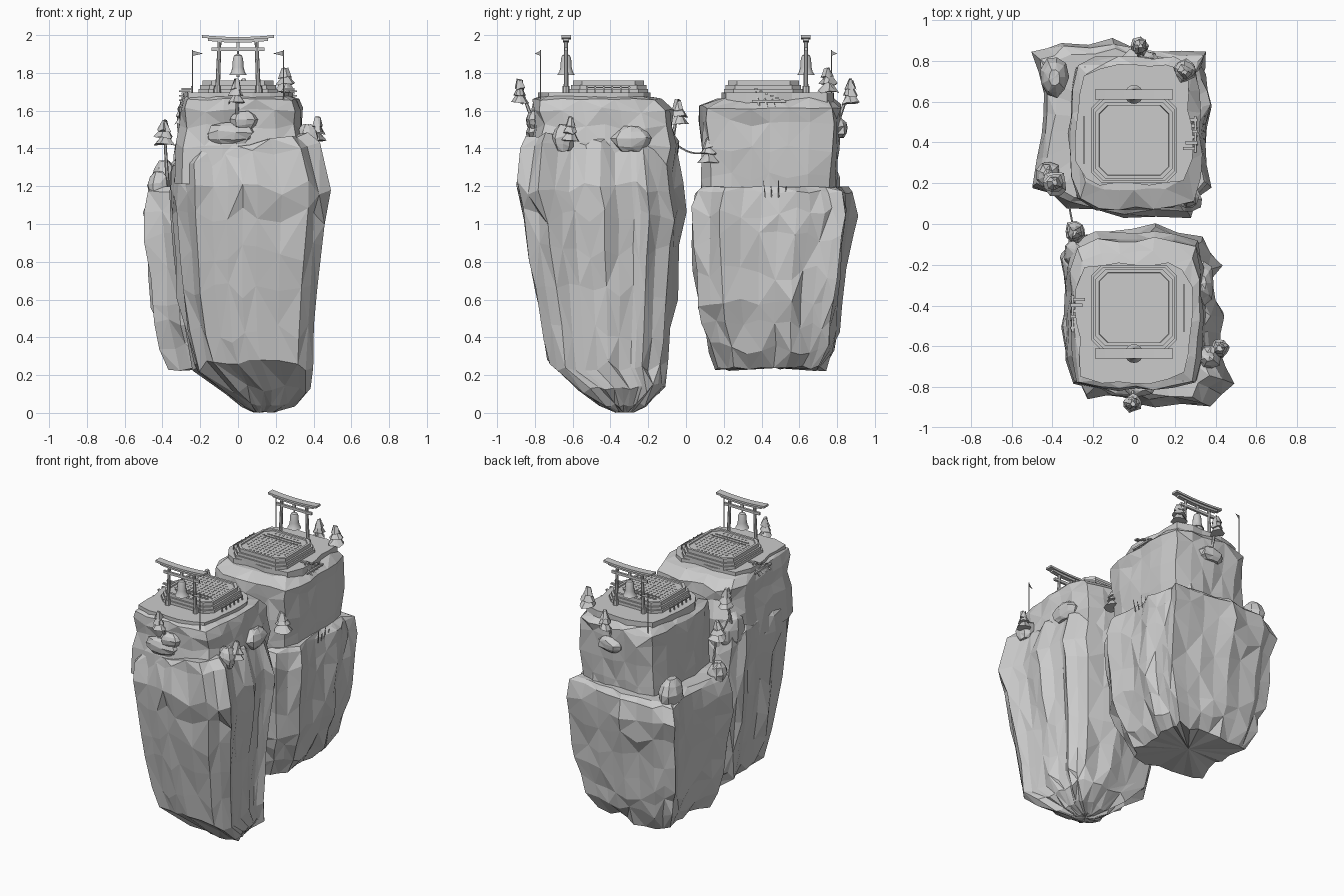
import bpy, bmesh, math, random
from mathutils import Matrix, Vector

cube = bpy.data.objects.get("Cube")
if cube:
    bpy.data.objects.remove(cube, do_unlink=True)

STONE = bpy.data.materials.new("stone grey")
STONE.use_nodes = True
STONE.diffuse_color = (0.6, 0.6, 0.6, 1)
STONE.node_tree.nodes["Principled BSDF"].inputs["Base Color"].default_value = (0.6, 0.6, 0.6, 1)
HALF_TURN = Matrix.Rotation(math.pi, 4, 'Z')
NONE = Matrix.Identity(4)


def finish(name, bm, matrix=NONE):
    bmesh.ops.recalc_face_normals(bm, faces=bm.faces)
    bm.transform(matrix)
    mesh = bpy.data.meshes.new(name)
    bm.to_mesh(mesh)
    bm.free()
    mesh.materials.append(STONE)
    obj = bpy.data.objects.new(name, mesh)
    bpy.context.collection.objects.link(obj)
    return obj


def add_box(bm, center, size):
    bmesh.ops.create_cube(bm, size=1, matrix=Matrix.Translation(center) @ Matrix.Diagonal((*size, 1)))


def add_rod(bm, a, b, r1, r2, sides=6):
    a, b = Vector(a), Vector(b)
    d = b - a
    m = Matrix.Translation((a + b) / 2) @ d.to_track_quat('Z', 'Y').to_matrix().to_4x4()
    bmesh.ops.create_cone(bm, cap_ends=True, segments=sides, radius1=r1, radius2=r2, depth=d.length, matrix=m)


def loft(bm, rings):
    """Skin stacked rings with triangles and close both ends with a fan."""
    n = len(rings[0])
    vs = [[bm.verts.new(p) for p in ring] for ring in rings]
    for j in range(len(vs) - 1):
        for i in range(n):
            a, b = vs[j][i], vs[j][(i + 1) % n]
            c, d = vs[j + 1][(i + 1) % n], vs[j + 1][i]
            for tri in ([(a, b, c), (a, c, d)] if (i + j) % 2 else [(a, b, d), (b, c, d)]):
                bm.faces.new(tri)
    for ring in (vs[0], vs[-1]):
        mid = bm.verts.new(sum((v.co for v in ring), Vector()) / n)
        for i in range(n):
            bm.faces.new((ring[i], ring[(i + 1) % n], mid))


def rounded(n, power):
    """Unit outline between a circle (power 2) and a square."""
    out = []
    for i in range(n):
        c, s = math.cos(i / n * math.tau), math.sin(i / n * math.tau)
        r = (abs(c) ** power + abs(s) ** power) ** (-1 / power)
        out.append((r * c, r * s))
    return out


def from_points(pts):
    """Unit outline from a plan drawing, with a recessed point between each pair."""
    xs, ys = zip(*pts)
    cx, cy = (min(xs) + max(xs)) / 2, (min(ys) + max(ys)) / 2
    hx, hy = (max(xs) - min(xs)) / 2, (max(ys) - min(ys)) / 2
    unit = [((x - cx) / hx, (y - cy) / hy) for x, y in pts]
    out = []
    for (ax, ay), (bx, by) in zip(unit, unit[1:] + unit[:1]):
        out += [(ax, ay), ((ax + bx) * .49, (ay + by) * .49)]
    return out


def rock(name, levels, outline, seed, rough=.07, dz=.05, tilt=None):
    """Craggy column; each level is z, x0, x1, y0, y1; tilt maps level to x slope."""
    rnd = random.Random(seed)
    rings = []
    for k, (z, x0, x1, y0, y1) in enumerate(levels):
        gap = min(abs(z - other[0]) for other in levels if other[0] != z)
        sway = min(dz, gap * .3)
        ring = []
        for u, v in outline:
            r = 1 + rough * .25 - rough * rnd.random()
            x, y = (x0 + x1) / 2 + (x1 - x0) / 2 * r * u, (y0 + y1) / 2 + (y1 - y0) / 2 * r * v
            wobble = sway * rnd.uniform(0 if k == 0 else -1, 0 if k == len(levels) - 1 else 1)
            ring.append((x, y, z + wobble + (tilt or {}).get(k, 0) * x))
        rings.append(ring)
    bm = bmesh.new()
    loft(bm, rings)
    return finish(name, bm)


# Plan outlines of the two hanging bases
FRONT_PLAN = from_points([
    (.43, -.45), (.38, -.28), (.42, -.2), (.33, -.07), (.1, 0), (-.12, -.04), (-.32, -.05), (-.37, -.15),
    (-.34, -.32), (-.36, -.5), (-.33, -.7), (-.23, -.86), (-.06, -.87), (.1, -.91), (.37, -.9),
    (.48, -.78), (.42, -.62)])
BACK_PLAN = from_points([
    (.35, .4), (.39, .6), (.35, .74), (.36, .86), (.12, .87), (-.1, .92), (-.35, .9), (-.49, .85),
    (-.44, .66), (-.45, .45), (-.5, .18), (-.33, .08), (-.05, .02), (.28, .03), (.38, .18)])

# Front island: rounded hanging base and upper plateau
rock("front_island_base", [
    (0, .08, .2, -.38, -.27), (.04, .02, .3, -.46, -.2), (.13, -.08, .39, -.58, -.1),
    (.25, -.24, .41, -.74, -.09), (.42, -.29, .42, -.77, -.07), (.64, -.33, .44, -.81, -.04),
    (.85, -.35, .46, -.85, -.02), (1.04, -.36, .48, -.87, 0), (1.2, -.37, .49, -.91, -.01),
    (1.36, -.36, .43, -.88, -.03), (1.43, -.31, .37, -.85, -.1)], FRONT_PLAN, 4, tilt={9: .15, 10: .15})
SQUARE = rounded(24, 6)
rock("front_island_plateau", [
    (1.2, -.34, .34, -.83, -.07), (1.42, -.33, .35, -.82, -.04), (1.52, -.31, .34, -.8, -.06),
    (1.6, -.32, .34, -.82, -.07), (1.66, -.3, .32, -.81, -.13), (1.68, -.27, .28, -.77, -.2)],
    SQUARE, 8, dz=.02)

# Back island: flat-bottomed base, overhang on the left, taller upper block
rock("back_island_base", [
    (.22, -.37, .22, .15, .74), (.34, -.42, .29, .11, .8), (.46, -.45, .33, .07, .82),
    (.58, -.47, .37, .05, .84), (.75, -.48, .38, .03, .86), (.92, -.5, .39, .02, .89),
    (1.06, -.51, .39, .02, .91), (1.17, -.49, .38, .04, .89), (1.2, -.45, .35, .07, .86)],
    BACK_PLAN, 11)
rock("back_island_plateau", [
    (1.1, -.32, .31, .09, .8), (1.25, -.31, .32, .08, .8), (1.4, -.31, .33, .08, .81),
    (1.54, -.32, .32, .07, .82), (1.62, -.31, .33, .07, .82), (1.67, -.27, .27, .17, .78)],
    SQUARE, 17, dz=.025)

# Boulders and ledges: centre x, y, half width, half depth, bottom, top
BOULDERS = {
    "boulder_back": (-.39, .72, .07, .1, 1.12, 1.34), "boulder_back_right": (-.42, .24, .06, .07, 1.12, 1.28),
    "boulder_front": (.37, -.65, .06, .06, 1.38, 1.53), "boulder_side": (.33, -.29, .06, .11, 1.38, 1.52),
    "front_ledge": (-.04, -.79, .14, .06, 1.42, 1.54), "front_ledge_cap": (.03, -.8, .08, .05, 1.5, 1.6),
    "back_ledge": (.03, .8, .1, .06, 1.45, 1.56), "front_right_shoulder": (-.25, -.14, .1, .1, 1.2, 1.47)}
BLOB = rounded(9, 2.6)
for seed, (name, (x, y, rx, ry, z0, z1)) in enumerate(BOULDERS.items()):
    shape = [(0, .6), (.25, .9), (.55, 1), (.8, .8), (1, .4)]
    rock(name, [(z0 + (z1 - z0) * f, x - rx * k, x + rx * k, y - ry * k, y + ry * k) for f, k in shape],
         BLOB, seed + 30, rough=.2, dz=.01)


def chamfer_ring(half, cut, z, y):
    h, k = half, half - cut
    pts = [(h, -k), (h, k), (k, h), (-k, h), (-h, k), (-h, -k), (-k, -h), (k, -h)]
    return [(px, py + y, z) for px, py in pts]


def arena(side, m):
    y = -.41
    # Flagstone slab under the arena
    rnd = random.Random(5)
    plan = [(u * .28 * rnd.uniform(.94, 1.06), v * .29 * rnd.uniform(.94, 1.05) + y - .07) for u, v in SQUARE]
    bm = bmesh.new()
    loft(bm, [[(px, py, z) for px, py in plan] for z in (1.64, 1.695)])
    finish(side + "_slab", bm, m)
    # Stepped platform with raised rim
    bm = bmesh.new()
    tiers = [(.21, 1.69), (.21, 1.715), (.2, 1.715), (.2, 1.735), (.188, 1.735), (.188, 1.76),
             (.172, 1.76), (.17, 1.752)]
    loft(bm, [chamfer_ring(h, h * .25, z, y) for h, z in tiers])
    finish(side + "_arena", bm, m)
    # Studded floor and inlaid lines
    bm = bmesh.new()
    for i in range(11):
        for j in range(11):
            if abs(i - 5) + abs(j - 5) < 9:
                add_box(bm, ((i - 5) * .029, y + (j - 5) * .029, 1.753), (.01, .01, .004))
    for dy in (-.08, -.11):
        add_box(bm, (0, y + dy, 1.754), (.26, .006, .006))
    finish(side + "_floor_studs", bm, m)
    # Gate: posts, collars, tie beams and an upswept lintel
    gy = -.635
    bm = bmesh.new()
    for sx in (-1, 1):
        add_rod(bm, (sx * .11, gy, 1.66), (sx * .098, gy, 1.97), .013, .01, 8)
        add_rod(bm, (sx * .11, gy, 1.66), (sx * .11, gy, 1.73), .02, .018, 8)
    add_box(bm, (0, gy, 1.925), (.28, .016, .018))
    add_box(bm, (0, gy, 1.95), (.018, .014, .04))
    for lo, thick, half, depth in ((1.96, .016, .16, .03), (1.976, .014, .19, .05)):
        rings = []
        for i in range(9):
            f = i / 4 - 1
            z = lo + .01 * f * f
            rings.append([(f * half, gy + a * depth / 2, z + b) for a, b in
                          ((-1, 0), (1, 0), (1, thick), (-1, thick))])
        loft(bm, rings)
    finish(side + "_gate", bm, m)
    # Bell turned from a profile, with its clapper
    bm = bmesh.new()
    prof = [(.004, 1.92), (.005, 1.9), (.02, 1.893), (.027, 1.875), (.03, 1.83), (.036, 1.805),
            (.046, 1.79), (.04, 1.788), (.02, 1.82)]
    loft(bm, [[(r * math.cos(a * math.tau / 16), gy + r * math.sin(a * math.tau / 16), z)
               for a in range(16)] for r, z in prof])
    bmesh.ops.create_uvsphere(bm, u_segments=8, v_segments=6, radius=.009,
                              matrix=Matrix.Translation((0, gy, 1.785)))
    bell = finish(side + "_bell", bm, m)
    bpy.ops.object.select_all(action='DESELECT')
    bpy.context.view_layer.objects.active = bell
    bell.select_set(True)
    bpy.ops.object.shade_smooth_by_angle(angle=math.radians(40))
    # Pennant on a pole
    bm = bmesh.new()
    add_rod(bm, (.24, -.77, 1.58), (.24, -.77, 1.92), .003, .003)
    bm.faces.new([bm.verts.new(p) for p in ((.24, -.77, 1.918), (.24, -.77, 1.89), (.185, -.8, 1.902))])
    finish(side + "_flag", bm, m)
    # Plank stairs with angled struts on one side, low rail fence on the other
    bm = bmesh.new()
    for i in range(6):
        add_box(bm, (-.27 - i % 2 * .012, -.37 - i * .028, 1.715 - i * .012), (.06, .016, .01))
    for i in range(4):
        add_rod(bm, (-.27, -.37 - i * .04, 1.7 - i * .012), (-.31, -.39 - i * .04, 1.62), .006, .006, 4)
    add_box(bm, (-.3, -.44, 1.65), (.012, .18, .012))
    finish(side + "_stairs", bm, m)
    bm = bmesh.new()
    for i in range(6):
        add_box(bm, (.245, -.3 - i * .045, 1.705), (.007, .007, .05))
    add_box(bm, (.245, -.41, 1.722), (.005, .23, .006))
    finish(side + "_fence", bm, m)


arena("front", NONE)
arena("back", HALF_TURN)

# Tiered trees: foot x, y, z, then crown x, y, top z and canopy radius
TREES = [(-.3, -.08, 1.4, -.29, -.04, 1.66, .052), (.26, .15, 1.15, .27, .12, 1.46, .06),
         (.24, .72, 1.55, .25, .75, 1.83, .055), (.36, -.62, 1.38, .42, -.61, 1.57, .045),
         (-.37, .24, 1.15, -.39, .2, 1.55, .06), (.02, .8, 1.53, .03, .87, 1.77, .045),
         (0, -.8, 1.52, -.01, -.88, 1.77, .045)]
for k, (x, y, z, cx, cy, top, r) in enumerate(TREES):
    rnd = random.Random(k)
    bm = bmesh.new()
    add_rod(bm, (x, y, z), (cx, cy, top - .04), .012, .006)
    for f, w in ((.12, 1), (.08, .85), (.045, .6)):
        cone = bmesh.ops.create_cone(bm, cap_ends=True, segments=9, radius1=r * w, radius2=r * .25,
                                     depth=.05, matrix=Matrix.Translation((cx, cy, top - f + .015)))
        for v in cone["verts"]:
            v.co += Vector([rnd.uniform(-.008, .008) for _ in range(3)])
    finish("tree_%d" % (k + 1), bm)

# Sagging rope between the islands
bm = bmesh.new()
a, b = Vector((-.29, -.06, 1.43)), Vector((-.32, .1, 1.38))
pts = [a.lerp(b, i / 8) - Vector((0, 0, .1 * i / 8 * (1 - i / 8))) for i in range(9)]
for p, q in zip(pts, pts[1:]):
    add_rod(bm, p, q, .005, .005, 5)
finish("rope", bm)

# Reed stalks on the back ledge
bm = bmesh.new()
for i in range(4):
    add_rod(bm, (.34, .42 + i * .035, 1.14), (.35, .41 + i * .04, 1.23 - i % 2 * .03), .004, .002, 4)
finish("reeds", bm)
